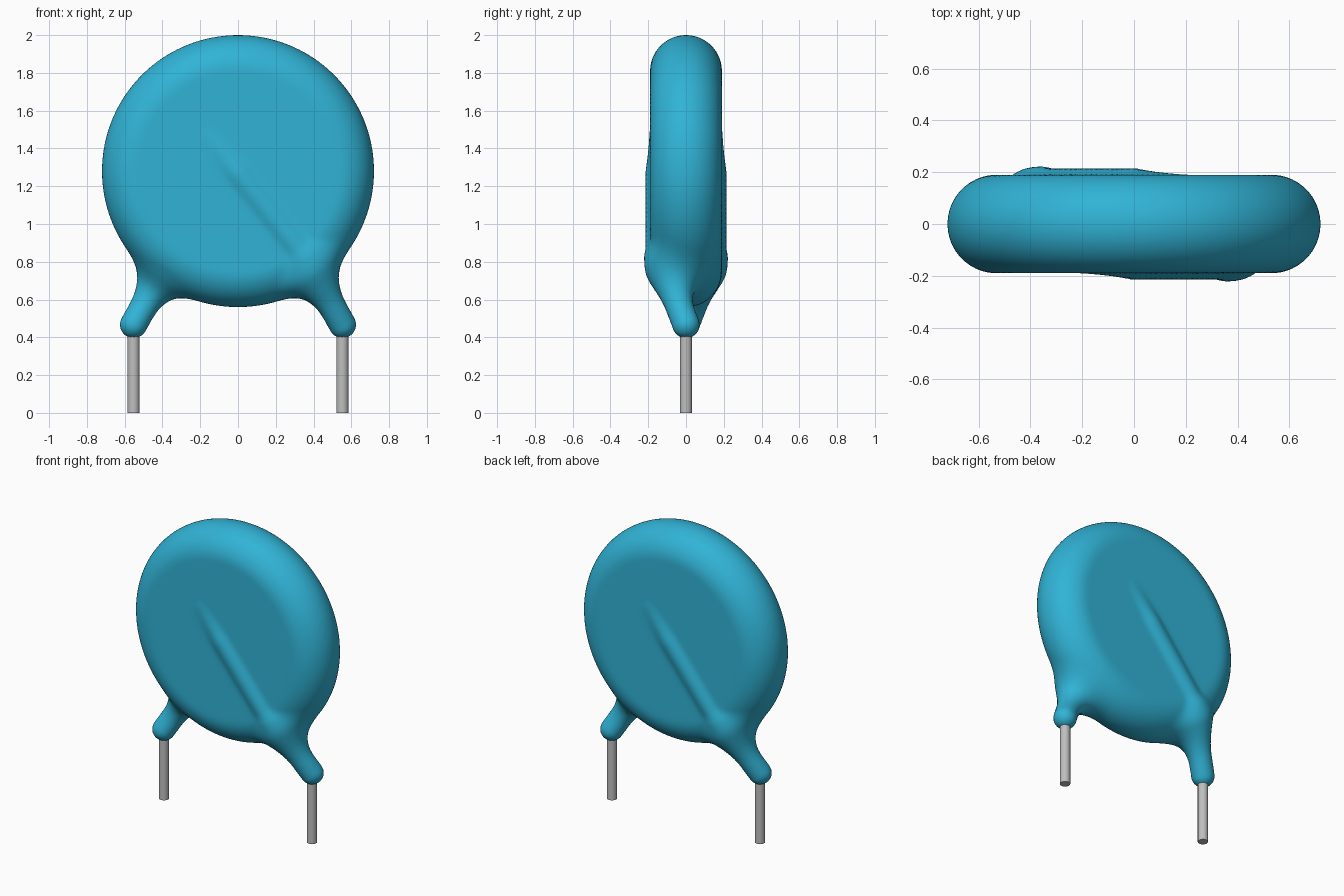
import bpy, bmesh, math
from mathutils import Vector

cube = bpy.data.objects.get("Cube")
if cube:
    bpy.data.objects.remove(cube, do_unlink=True)


def material(name, color, rough, metal=0.0):
    m = bpy.data.materials.new(name)
    m.use_nodes = True
    m.diffuse_color = (*color, 1)
    b = m.node_tree.nodes["Principled BSDF"]
    b.inputs["Base Color"].default_value = (*color, 1)
    b.inputs["Roughness"].default_value = rough
    b.inputs["Metallic"].default_value = metal
    return m


blue = material("blue coating", (0.03, 0.45, 0.67), 0.4)
grey = material("grey metal", (0.52, 0.52, 0.52), 0.4)

# Main dimensions
CZ, R, T = 1.28, 0.72, 0.19          # disc centre height, radius, half thickness
LEAD_R, COAT_R = 0.032, 0.072        # bare wire and coated wire radius
FOOT = Vector((0.553, 0, 0.467))     # lower end of the coated wire
PATH = [Vector((-0.15, -0.112, 1.46)), Vector((0.0, -0.143, 1.27)),
        Vector((0.345, -0.143, 0.84)), FOOT]


def turned(p):
    """Half turn about the vertical axis."""
    return Vector((-p.x, -p.y, p.z))


PATHS = [PATH, [turned(p) for p in PATH]]
SEGMENTS = [[(a, b - a, (b - a).length_squared) for a, b in zip(p, p[1:])] for p in PATHS]


# Distance to the coated body: rounded disc softly blended with both wires
def body_distance(p):
    r = math.hypot(p.x, p.z - CZ)
    d = math.hypot(max(r - (R - T), 0), p.y) - T if r > R - T else abs(p.y) - T
    t = min(max((r - 0.5) / 0.2, 0), 1)
    k = 0.025 + 0.165 * t * t * (3 - 2 * t)
    for segs in SEGMENTS:
        w = min((p - a - ab * min(max((p - a).dot(ab) / l2, 0), 1)).length
                for a, ab, l2 in segs) - COAT_R
        h = max(k - abs(d - w), 0) / k
        d = min(d, w) - h * h * k / 4
    return d


def settle(p, steps):
    """Move a point onto the blended surface."""
    e = 0.002
    for _ in range(steps):
        d = body_distance(p)
        g = Vector([(body_distance(p + o) - d) / e
                    for o in (Vector((e, 0, 0)), Vector((0, e, 0)), Vector((0, 0, e)))])
        if g.length_squared > 0.05:
            move = g * (d / g.length_squared)
            if move.length > 0.05:
                move *= 0.05 / move.length
            p = p - move
    return p


# Rough coated body: spun disc profile plus leg tubes
bm = bmesh.new()
profile = [Vector((0, -T, CZ))]
for i in range(13):
    a = math.pi * (i / 12 - 0.5)
    profile.append(Vector((R - T + T * math.cos(a), T * math.sin(a), CZ)))
profile.append(Vector((0, T, CZ)))
vs = [bm.verts.new(p) for p in profile]
es = [bm.edges.new(pair) for pair in zip(vs, vs[1:])]
bmesh.ops.spin(bm, geom=vs + es, cent=(0, 0, CZ), axis=(0, 1, 0),
               angle=2 * math.pi, steps=96)
bmesh.ops.remove_doubles(bm, verts=bm.verts[:], dist=0.0005)
for path in PATHS:
    a, b = path[2], path[3]
    d = b - a
    tube = bmesh.ops.create_cone(bm, cap_ends=True, segments=24, radius1=COAT_R,
                                 radius2=COAT_R, depth=d.length)["verts"]
    mat = d.to_track_quat("Z", "Y").to_matrix().to_4x4()
    mat.translation = (a + b) / 2
    bmesh.ops.transform(bm, matrix=mat, verts=tube)
    ball = bmesh.ops.create_uvsphere(bm, u_segments=24, v_segments=16, radius=COAT_R)["verts"]
    bmesh.ops.translate(bm, vec=b, verts=ball)
bmesh.ops.recalc_face_normals(bm, faces=bm.faces[:])
mesh = bpy.data.meshes.new("coated_body")
bm.to_mesh(mesh)
bm.free()
body = bpy.data.objects.new("coated_body", mesh)
bpy.context.collection.objects.link(body)

# Fuse into one skin
fuse = body.modifiers.new("fuse", "REMESH")
fuse.mode = "VOXEL"
fuse.voxel_size = 0.02
bpy.context.view_layer.objects.active = body
body.select_set(True)
bpy.ops.object.modifier_apply(modifier=fuse.name)

# Relax the skin and settle it on the blended surface
bm = bmesh.new()
bm.from_mesh(body.data)
for steps in (2, 1, 2):
    bmesh.ops.smooth_vert(bm, verts=bm.verts[:], factor=0.5,
                          use_axis_x=True, use_axis_y=True, use_axis_z=True)
    for v in bm.verts:
        v.co = settle(v.co, steps)
for f in bm.faces:
    f.smooth = True
bm.to_mesh(body.data)
bm.free()
body.data.materials.clear()
body.data.materials.append(blue)

# Bare wire leads
for name, x in (("left_lead", FOOT.x), ("right_lead", -FOOT.x)):
    bpy.ops.mesh.primitive_cylinder_add(vertices=24, radius=LEAD_R, depth=0.46,
                                        location=(x, 0, 0.23))
    lead = bpy.context.object
    lead.name = name
    lead.data.materials.append(grey)
    bpy.ops.object.shade_smooth_by_angle(angle=math.radians(40))
